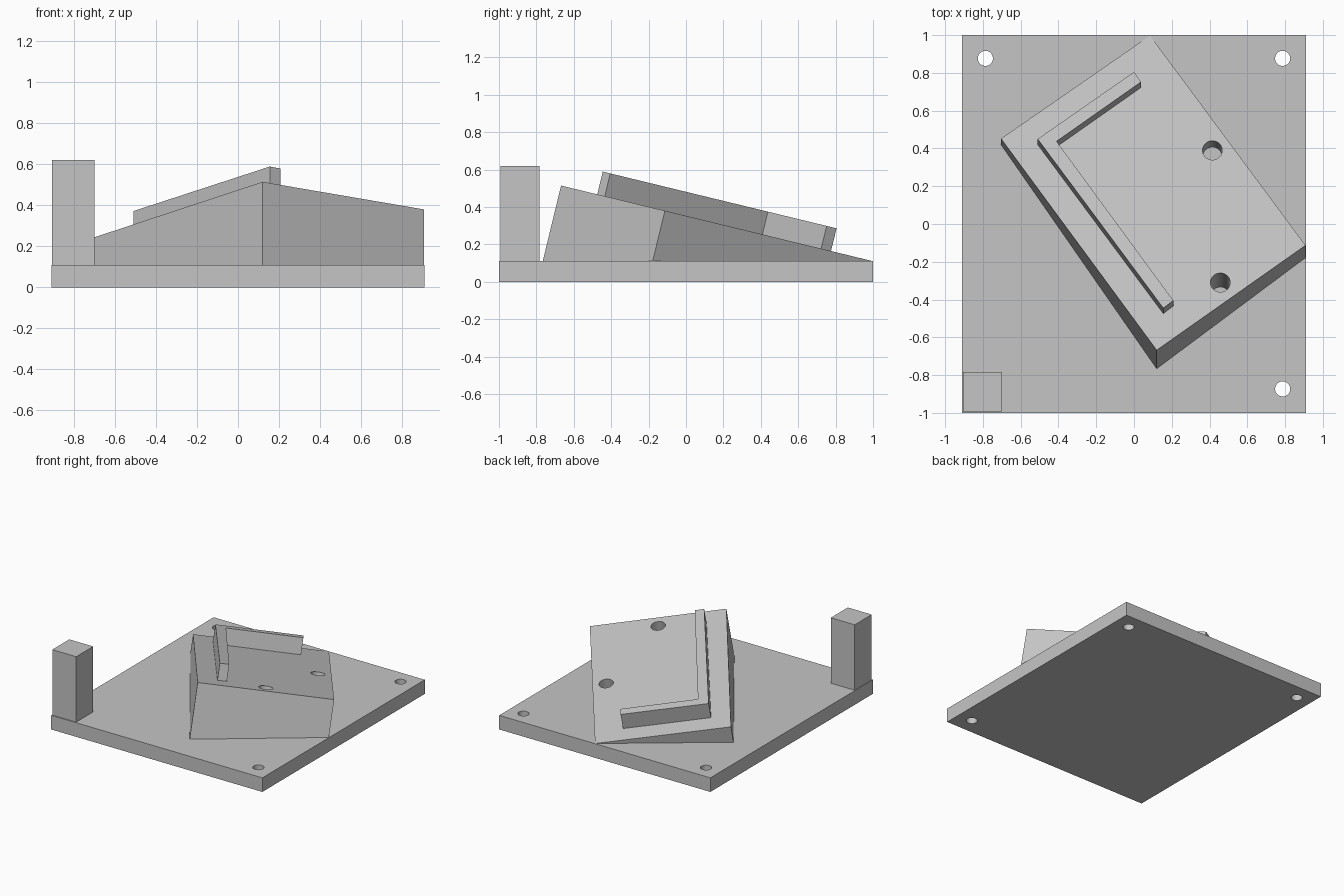
import bpy, bmesh, math
from mathutils import Vector

old = bpy.data.objects.get("Cube")
if old:
    bpy.data.objects.remove(old, do_unlink=True)

PLATE_TOP = 0.11
TILT = math.atan(0.2425)
UP = Vector((0, 0, 1))
NORMAL = Vector((0, math.sin(TILT), math.cos(TILT)))

grey = bpy.data.materials.new("plain grey")
grey.use_nodes = True
grey.diffuse_color = (0.56, 0.56, 0.56, 1)
grey.node_tree.nodes["Principled BSDF"].inputs["Base Color"].default_value = grey.diffuse_color


def on_slope(x, y):
    """Point on the sloping top face of the wedge."""
    return Vector((x, y, PLATE_TOP + (1 - y) * math.tan(TILT)))


def prism(name, points, direction, low, high, floor=None):
    """Extrude an outline along a direction, optionally trimmed flat at a floor height."""
    bm = bmesh.new()
    face = bm.faces.new([bm.verts.new(p + direction * low) for p in points])
    top = bmesh.ops.extrude_face_region(bm, geom=[face])["geom"]
    verts = [g for g in top if isinstance(g, bmesh.types.BMVert)]
    bmesh.ops.translate(bm, verts=verts, vec=direction * (high - low))
    if floor is not None:
        geom = bm.verts[:] + bm.edges[:] + bm.faces[:]
        cut = bmesh.ops.bisect_plane(bm, geom=geom, plane_co=UP * floor,
                                     plane_no=UP, clear_inner=True)["geom_cut"]
        edges = [g for g in cut if isinstance(g, bmesh.types.BMEdge)]
        bmesh.ops.holes_fill(bm, edges=edges)
    bmesh.ops.recalc_face_normals(bm, faces=bm.faces[:])
    mesh = bpy.data.meshes.new(name)
    bm.to_mesh(mesh)
    bm.free()
    mesh.materials.append(grey)
    obj = bpy.data.objects.new(name, mesh)
    bpy.context.collection.objects.link(obj)
    return obj


def rectangle(x0, x1, y0, y1, z):
    return [Vector(p) for p in ((x0, y0, z), (x1, y0, z), (x1, y1, z), (x0, y1, z))]


def drill(target, centre, direction, radius):
    """Cut a round hole through the target, then discard the cutter."""
    turn = UP.rotation_difference(direction)
    ring = [centre + turn @ Vector((radius * math.cos(a), radius * math.sin(a), 0))
            for a in (math.tau * i / 40 for i in range(40))]
    cutter = prism("hole_cutter", ring, direction, -0.7, 0.2)
    cutter.hide_render = True
    mod = target.modifiers.new("hole", "BOOLEAN")
    mod.operation, mod.solver, mod.object = "DIFFERENCE", "EXACT", cutter
    bpy.context.view_layer.objects.active = target
    bpy.ops.object.modifier_apply(modifier=mod.name)
    bpy.data.objects.remove(cutter, do_unlink=True)


def smooth_holes(obj):
    bpy.ops.object.select_all(action="DESELECT")
    obj.select_set(True)
    bpy.context.view_layer.objects.active = obj
    bpy.ops.object.shade_smooth_by_angle(angle=math.radians(30))


# Base plate with three mounting holes
plate = prism("base_plate", rectangle(-0.91, 0.91, -1, 1, 0), UP, 0, PLATE_TOP)
for x, y in ((-0.787, 0.877), (0.787, 0.877), (0.787, -0.873)):
    drill(plate, Vector((x, y, PLATE_TOP)), UP, 0.04)
smooth_holes(plate)

# Square post in the front corner
prism("corner_post", rectangle(-0.906, -0.70, -0.992, -0.783, PLATE_TOP), UP, 0, 0.51)

# Tilted block, trimmed where it meets the plate, with two holes square to its slope
corners = ((0.12, -0.668), (0.908, -0.113), (0.085, 0.998), (-0.704, 0.452))
wedge = prism("tilted_block", [on_slope(*c) for c in corners], NORMAL, -0.8, 0, PLATE_TOP)
for x, y in ((0.415, 0.39), (0.457, -0.31)):
    drill(wedge, on_slope(x, y), NORMAL, 0.052)
smooth_holes(wedge)

# L-shaped stop fence standing on the slope; its outline is drawn at the top edge
height = 0.125
outline = ((-0.51, 0.45), (0.0, 0.805), (0.037, 0.752),
           (-0.41, 0.438), (0.208, -0.405), (0.155, -0.445))
shift = Vector((0, height * math.sin(TILT), 0))
base = [on_slope(x, y - shift.y) for x, y in outline]
prism("stop_fence", base, NORMAL, -0.005, height)
